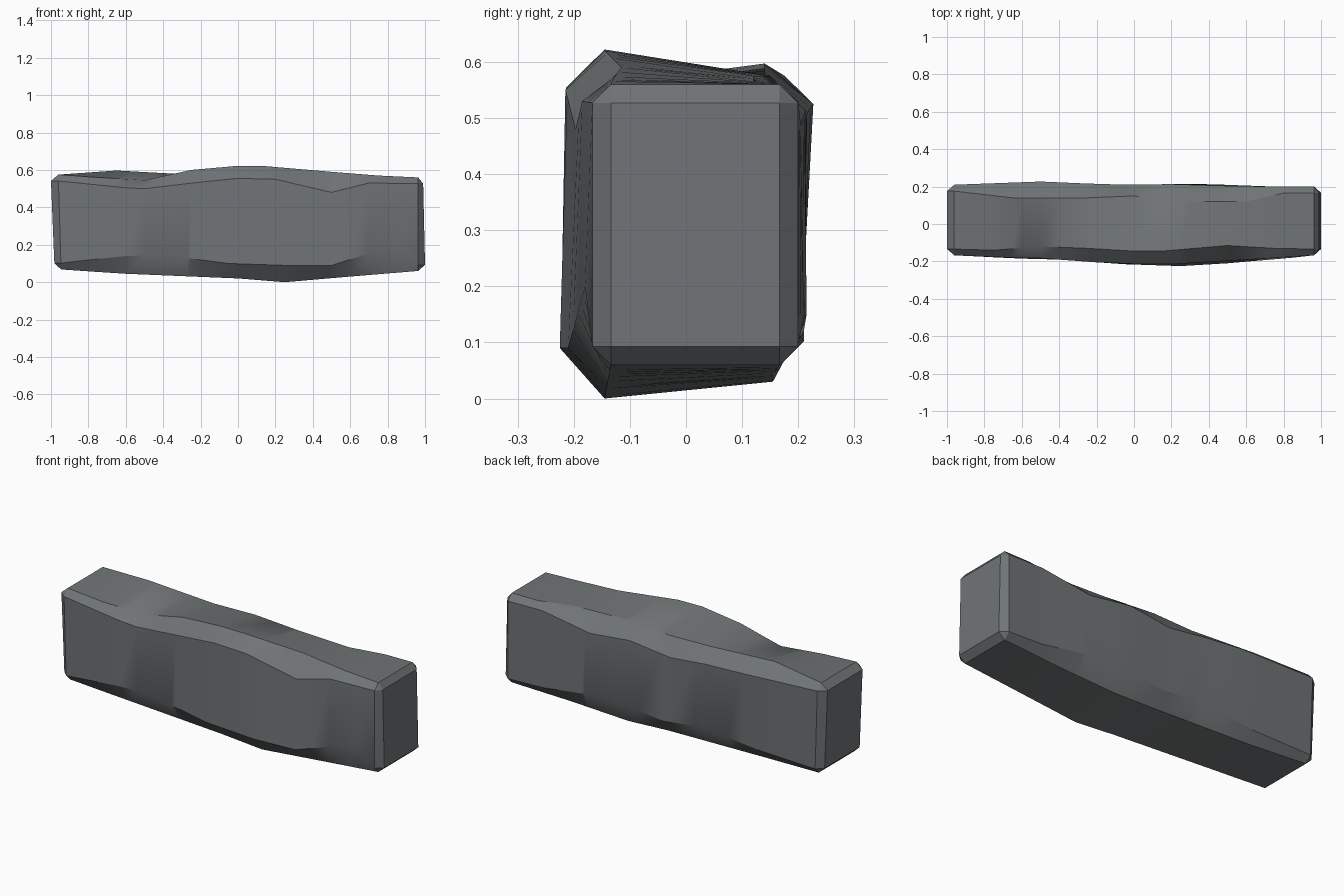
import bpy, bmesh

if "Cube" in bpy.data.objects:
    bpy.data.objects.remove(bpy.data.objects["Cube"])

# Eight long edges of the worn beam, going round the section; keys are (x, y, z)
EDGES = [
    # front face, upper and top face, front
    [(-.6, -.182, .505), (-.5, -.183, .5), (-.2, -.205, .535), (0, -.213, .555),
     (.2, -.215, .55), (.5, -.197, .48), (.7, -.185, .53)],
    [(-.75, -.14, .56), (-.5, -.12, .545), (-.25, -.13, .6), (0, -.145, .622),
     (.15, -.145, .62), (.5, -.115, .59), (.75, -.13, .57)],
    # top face, back and back face, upper
    [(-.65, .14, .597), (-.25, .14, .575), (0, .15, .575), (.3, .12, .575),
     (.6, .12, .565), (.8, .165, .56)],
    [(-.5, .227, .525), (-.27, .217, .51), (-.05, .21, .485), (.2, .213, .515),
     (.45, .205, .485), (.75, .2, .53)],
    # back face, lower and bottom face, back
    [(-.6, .205, .11), (-.25, .205, .145), (0, .21, .12), (.3, .215, .15),
     (.48, .21, .14), (.75, .2, .1)],
    [(-.6, .16, .055), (0, .15, .04), (.25, .155, .03), (.6, .155, .045)],
    # bottom face, front and front face, lower
    [(-.6, -.13, .045), (0, -.145, .02), (.25, -.145, 0), (.6, -.14, .03)],
    [(-.6, -.185, .14), (-.4, -.19, .145), (-.05, -.215, .1), (.25, -.225, .09),
     (.5, -.21, .09), (.85, -.18, .2)],
]


def octagon(y0, y1, z0, z1, c):
    return [(y0, z1 - c), (y0 + c, z1), (y1 - c, z1), (y1, z1 - c),
            (y1, z0 + c), (y1 - c, z0), (y0 + c, z0), (y0, z0 + c)]


def sample(keys, x):
    for a, b in zip(keys, keys[1:]):
        if x <= b[0] + 1e-6:
            t = (x - a[0]) / (b[0] - a[0])
            return a[1] + (b[1] - a[1]) * t, a[2] + (b[2] - a[2]) * t
    return keys[-1][1:]


LEFT = (-.168, .21, .068, .575, .034)
RIGHT = (-.167, .2, .06, .56, .033)
ends = {-.96: octagon(*LEFT), .963: octagon(*RIGHT)}
curves = [[(-.96, *ends[-.96][i])] + e + [(.963, *ends[.963][i])]
          for i, e in enumerate(EDGES)]
stations = sorted({k[0] for c in curves for k in c})

# Loft the body
bm = bmesh.new()
rings = []
for x in stations:
    ring = []
    for c in curves:
        y, z = sample(c, x)
        dx = 0
        if x == -.96:                      # slightly leaning left end
            dx = .014 - .03 * (z - .07)
        ring.append(bm.verts.new((x + dx, y, z)))
    rings.append(ring)
for a, b in zip(rings, rings[1:]):
    for i in range(8):
        j = (i + 1) % 8
        bm.faces.new((a[i], a[j], b[j], b[i]))


# Chamfered ends: four cap corners joined to the eight-sided ring
def cap(ring, y0, y1, z0, z1, c, x_low, x_high):
    y0, y1, z0, z1 = y0 + c, y1 - c, z0 + c, z1 - c
    q = [bm.verts.new(p) for p in ((x_high, y0, z1), (x_high, y1, z1),
                                   (x_low, y1, z0), (x_low, y0, z0))]
    bm.faces.new(q)
    for i in range(4):
        a, b = ring[2 * i], ring[2 * i + 1]
        bm.faces.new((a, b, q[i]))
        bm.faces.new((b, ring[(2 * i + 2) % 8], q[(i + 1) % 4], q[i]))


cap(rings[0], *LEFT, -.982, -1.0)
cap(rings[-1], *RIGHT, 1.0, .99)
bmesh.ops.recalc_face_normals(bm, faces=bm.faces[:])

mesh = bpy.data.meshes.new("stone_beam")
bm.to_mesh(mesh)
bm.free()
beam = bpy.data.objects.new("stone_beam", mesh)
bpy.context.collection.objects.link(beam)

# Single grey stone colour
stone = bpy.data.materials.new("grey_stone")
stone.diffuse_color = (.16, .175, .18, 1)
stone.use_nodes = True
stone.node_tree.nodes["Principled BSDF"].inputs["Base Color"].default_value = stone.diffuse_color
mesh.materials.append(stone)

# Smooth along the length, crisp at the chamfers
bpy.context.view_layer.objects.active = beam
beam.select_set(True)
bpy.ops.object.shade_smooth_by_angle(angle=.52)
